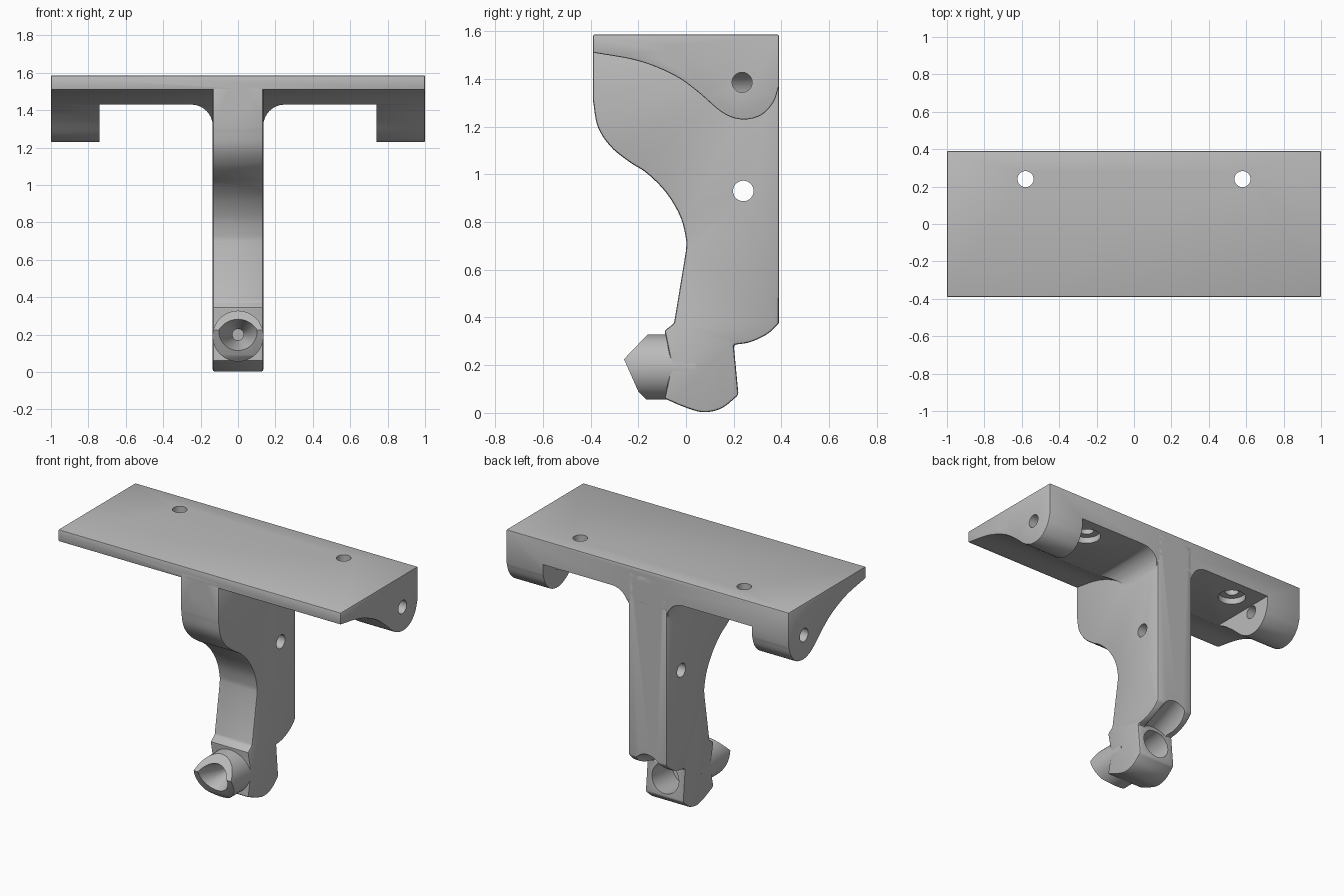
import bpy, bmesh, math
from mathutils import Vector

if "Cube" in bpy.data.objects:
    bpy.data.objects.remove(bpy.data.objects["Cube"], do_unlink=True)

grey = bpy.data.materials.new("plain grey")
grey.use_nodes = True
grey.diffuse_color = (0.5, 0.5, 0.5, 1)
grey.node_tree.nodes["Principled BSDF"].inputs["Base Color"].default_value = (0.5, 0.5, 0.5, 1)


def to_object(name, bm):
    bmesh.ops.recalc_face_normals(bm, faces=bm.faces)
    mesh = bpy.data.meshes.new(name)
    bm.to_mesh(mesh)
    bm.free()
    mesh.materials.append(grey)
    ob = bpy.data.objects.new(name, mesh)
    bpy.context.collection.objects.link(ob)
    return ob


def curve(pts, steps=6):
    """Smooth run through a few points."""
    p = [Vector(q) for q in pts]
    p = [2 * p[0] - p[1]] + p + [2 * p[-1] - p[-2]]
    out = []
    for a, b, c, d in zip(p, p[1:], p[2:], p[3:]):
        for i in range(steps):
            t = i / steps
            out.append(0.5 * (2 * b + (c - a) * t + (2 * a - 5 * b + 4 * c - d) * t ** 2
                              + (3 * b - a - 3 * c + d) * t ** 3))
    return out + [p[-2]]


def prism(name, pts, lo, hi, place):
    """Extrude a closed profile; place(u, v, w) gives the 3D position."""
    bm = bmesh.new()
    rings = [[bm.verts.new(place(u, v, w)) for u, v in pts] for w in (lo, hi)]
    n = len(pts)
    for ring in rings:
        bm.faces.new(ring)
    for i in range(n):
        j = (i + 1) % n
        bm.faces.new((rings[0][i], rings[0][j], rings[1][j], rings[1][i]))
    return to_object(name, bm)


def side_place(u, v, w):
    return (w, u, v)


def front_place(u, v, w):
    return (u, w, v)


def bore(start, end, r1, r2=None):
    """Round or tapered cutter between two points."""
    a, b = Vector(start), Vector(end)
    bm = bmesh.new()
    bmesh.ops.create_cone(bm, cap_ends=True, segments=48, radius1=r1,
                          radius2=r1 if r2 is None else r2, depth=(b - a).length)
    turn = (b - a).to_track_quat('Z', 'Y').to_matrix()
    for v in bm.verts:
        v.co = turn @ v.co + (a + b) / 2
    ob = to_object("cutter", bm)
    ob.hide_render = True
    return ob


def bevel(ob, width):
    m = ob.modifiers.new("bevel", 'BEVEL')
    m.width, m.segments, m.angle_limit = width, 2, math.radians(40)


def combine(ob, tools, operation='DIFFERENCE'):
    for tool in tools:
        m = ob.modifiers.new("cut", 'BOOLEAN')
        m.operation, m.solver, m.object = operation, 'EXACT', tool


# Mounting plate with end lugs
under = curve([(-0.39, 1.51), (-0.2, 1.475), (-0.05, 1.415), (0.05, 1.345), (0.15, 1.26),
               (0.23, 1.23), (0.31, 1.245), (0.365, 1.3), (0.39, 1.37)])
plate = prism("mounting_plate", under + [(0.39, 1.585), (-0.39, 1.585)], -1, 1, side_place)
bevel(plate, 0.006)

# Stem: curved front, straight back, rounded foot
front = curve([(-0.39, 1.31), (-0.37, 1.2), (-0.315, 1.115), (-0.235, 1.05), (-0.165, 1.005),
               (-0.085, 0.925), (-0.025, 0.825), (0, 0.73), (0, 0.68)])
foot = curve([(-0.09, 0.06), (0, 0.022), (0.075, 0.003), (0.15, 0.02), (0.22, 0.075)])
heel = curve([(0.2, 0.285), (0.27, 0.297), (0.34, 0.33), (0.39, 0.375)])
stem_profile = ([(-0.39, 1.55)] + front + [(-0.05, 0.375), (-0.09, 0.345), (-0.06, 0.2)]
                + foot + heel + [(0.39, 1.55)])
stem = prism("stem", stem_profile, -0.135, 0.135, side_place)
bevel(stem, 0.01)

# Nozzle: wedge-fronted round boss
nozzle = prism("nozzle", [(0.05, 0.36), (-0.15, 0.34), (-0.26, 0.225), (-0.2, 0.09),
                          (-0.15, 0.04), (0.05, 0.04)], -0.2, 0.2, side_place)
boss = bore((0, -0.4, 0.192), (0, 0.04, 0.192), 0.136)
combine(nozzle, [boss], 'INTERSECT')

# Pockets under the plate, filleted beside the stem
pockets = []
for s in (-1, 1):
    arc = [(s * (0.25 - 0.115 * math.cos(t)), 1.315 + 0.115 * math.sin(t))
           for t in [i * math.pi / 16 for i in range(9)]]
    pocket = prism("cutter", arc + [(s * 0.74, 1.43), (s * 0.74, 1.1), (s * 0.135, 1.1)],
                   -0.6, 0.6, front_place)
    pocket.hide_render = True
    pockets.append(pocket)

# Screw holes in the plate and lugs
plate_holes = []
for s in (-1, 1):
    plate_holes += [bore((s * 0.58, 0.24, 1.3), (s * 0.58, 0.24, 1.7), 0.043),
                    bore((s * 0.58, 0.24, 1.35), (s * 0.58, 0.24, 1.47), 0.085),
                    bore((s * 0.78, -0.065, 1.5), (s * 1.1, -0.065, 1.5), 0.042),
                    bore((s * 0.6, 0.235, 1.385), (s * 1.1, 0.235, 1.385), 0.042)]

# Stepped bore running front to back at the top of the stem
top_bore = [bore((0, -0.6, 1.46), (0, 0.6, 1.46), 0.043),
            bore((0, -0.6, 1.46), (0, -0.2, 1.46), 0.065),
            bore((0, 0.1, 1.46), (0, 0.6, 1.46), 0.1)]

# Cross hole, nozzle cup and rear socket
cross_hole = bore((-0.4, 0.24, 0.93), (0.4, 0.24, 0.93), 0.043)
tip_bores = [bore((0, -0.29, 0.2), (0, -0.08, 0.2), 0.118, 0.03),
             bore((0, -0.5, 0.2), (0, 0.3, 0.2), 0.03)]
socket = [bore((0, 0, 0.17), (0, 0.4, 0.21), 0.095),
          bore((0, 0.225, 0.22), (0, 0.5, 0.34), 0.11)]

combine(plate, pockets + plate_holes + top_bore)
combine(stem, top_bore + [cross_hole] + tip_bores + socket)
combine(nozzle, tip_bores + socket[:1])

# Bake the cuts, drop the cutters and smooth the curved faces
graph = bpy.context.evaluated_depsgraph_get()
parts = [plate, stem, nozzle]
baked = [bpy.data.meshes.new_from_object(p.evaluated_get(graph)) for p in parts]
for part, mesh in zip(parts, baked):
    part.modifiers.clear()
    part.data = mesh
for ob in [o for o in bpy.data.objects if o.name.startswith("cutter")]:
    bpy.data.objects.remove(ob, do_unlink=True)
for part in parts:
    bpy.ops.object.select_all(action='DESELECT')
    part.select_set(True)
    bpy.context.view_layer.objects.active = part
    bpy.ops.object.shade_smooth_by_angle(angle=math.radians(30))
